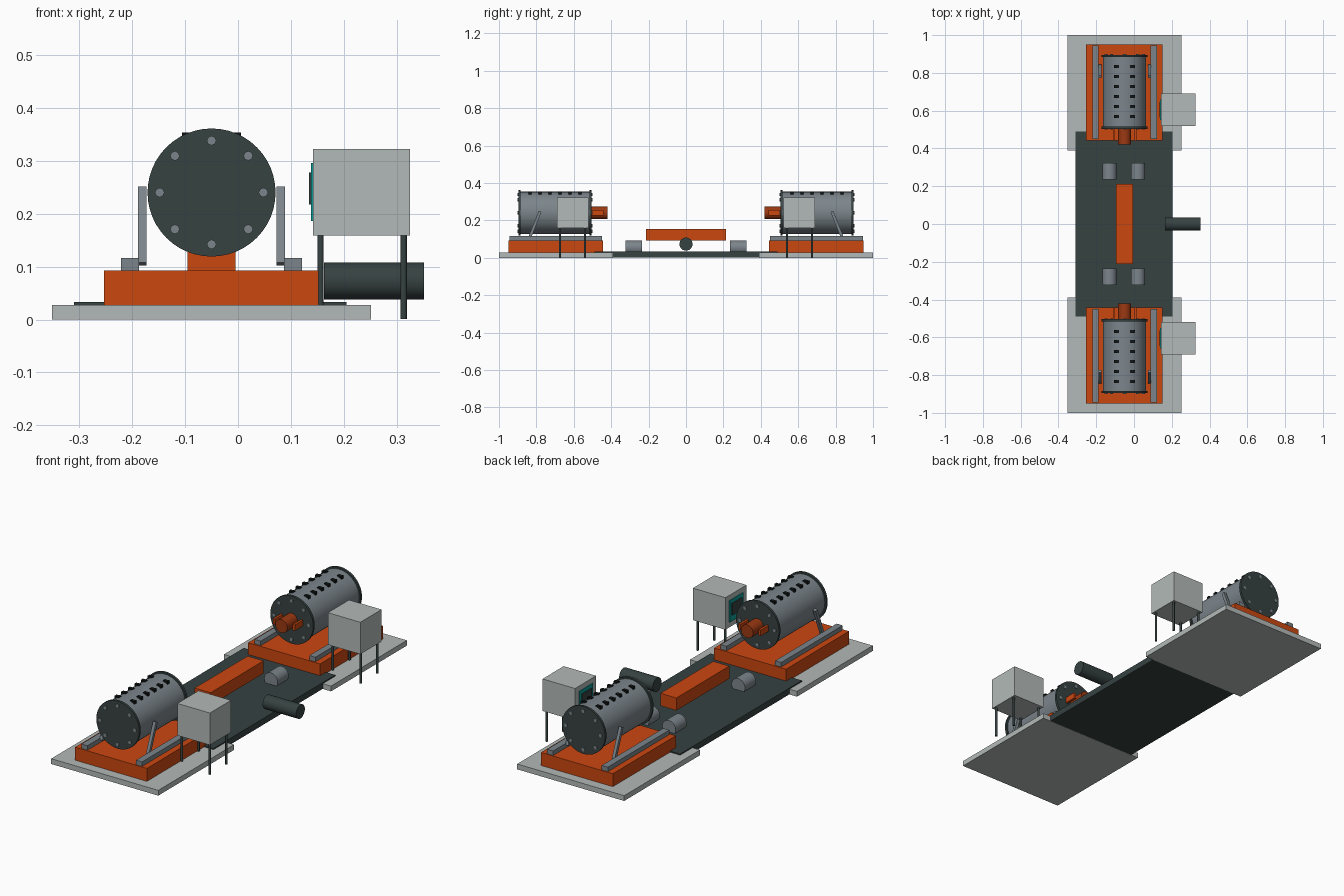
import bpy, bmesh, math
from mathutils import Matrix, Vector

cube = bpy.data.objects.get("Cube")
if cube:
    bpy.data.objects.remove(cube, do_unlink=True)


def material(name, rgb):
    m = bpy.data.materials.new(name)
    m.use_nodes = True
    m.diffuse_color = (*rgb, 1)
    m.node_tree.nodes["Principled BSDF"].inputs["Base Color"].default_value = (*rgb, 1)
    return m


GREY = material("light grey", (0.45, 0.49, 0.48))
DARK = material("dark slate", (0.037, 0.054, 0.053))
ORANGE = material("orange", (0.6, 0.063, 0.005))
RUST = material("dark orange", (0.33, 0.04, 0.006))
STEEL = material("steel", (0.2, 0.235, 0.26))
BLACK = material("black", (0.006, 0.008, 0.008))
TEAL = material("teal", (0.004, 0.33, 0.31))


def finish(name, bm, mat, smooth=False):
    mesh = bpy.data.meshes.new(name)
    bm.to_mesh(mesh)
    bm.free()
    mesh.materials.append(mat)
    ob = bpy.data.objects.new(name, mesh)
    bpy.context.collection.objects.link(ob)
    if smooth:
        bpy.ops.object.select_all(action='DESELECT')
        ob.select_set(True)
        bpy.context.view_layer.objects.active = ob
        bpy.ops.object.shade_smooth_by_angle(angle=math.radians(35))
    return ob


def box(name, mat, x, y, z):
    """Box from (low, high) ranges on each axis."""
    bm = bmesh.new()
    ranges = (x, y, z)
    centre = Vector([(r[0] + r[1]) / 2 for r in ranges])
    size = [abs(r[1] - r[0]) for r in ranges]
    bmesh.ops.create_cube(bm, size=1, matrix=Matrix.Translation(centre) @ Matrix.Diagonal((*size, 1)))
    return finish(name, bm, mat)


def cylinder(name, mat, start, end, radius, sides=32):
    """Cylinder between two points."""
    a, b = Vector(start), Vector(end)
    turn = (b - a).to_track_quat('Z', 'Y').to_matrix().to_4x4()
    bm = bmesh.new()
    bmesh.ops.create_cone(bm, cap_ends=True, segments=sides, radius1=radius, radius2=radius,
                          depth=(b - a).length, matrix=Matrix.Translation((a + b) / 2) @ turn)
    return finish(name, bm, mat, True)


def strut(name, mat, start, end, width):
    """Square bar between two points."""
    a, b = Vector(start), Vector(end)
    turn = (b - a).to_track_quat('Z', 'Y').to_matrix().to_4x4()
    bm = bmesh.new()
    scale = Matrix.Diagonal((width, width, (b - a).length, 1))
    bmesh.ops.create_cube(bm, size=1, matrix=Matrix.Translation((a + b) / 2) @ turn @ scale)
    return finish(name, bm, mat)


CX, CZ = -0.05, 0.24  # drum axis

# Central deck with spine beam and side motor
box("central_deck", DARK, (-0.31, 0.205), (-0.49, 0.49), (0.001, 0.033))
box("spine_beam", ORANGE, (-0.095, -0.005), (-0.213, 0.213), (0.091, 0.155))
cylinder("side_motor", DARK, (0.163, 0, 0.073), (0.352, 0, 0.073), 0.035)

for s, end in ((-1, "front"), (1, "back")):
    def span(a, b):
        return (s * a, s * b)

    # Foundation slab and plinth
    box(end + "_slab", GREY, (-0.352, 0.251), span(0.39, 1.0), (0, 0.027))
    box(end + "_plinth", ORANGE, (-0.253, 0.152), span(0.443, 0.95), (0.027, 0.093))

    # Drum with end plates and bolts
    cylinder(end + "_drum", STEEL, (CX, s * 0.51, CZ), (CX, s * 0.89, CZ), 0.113, 48)
    for y, out, side in ((0.51, -1, "inner"), (0.89, 1, "outer")):
        cylinder(f"{end}_{side}_end_plate", DARK,
                 (CX, s * (y - 0.006), CZ), (CX, s * (y + 0.006), CZ), 0.121, 48)
        for i in range(8):
            t = i * math.pi / 4
            bx, bz = CX + 0.098 * math.cos(t), CZ + 0.098 * math.sin(t)
            cylinder(f"{end}_{side}_bolt", STEEL, (bx, s * y, bz),
                     (bx, s * (y + out * 0.01), bz), 0.009, 8)

    # Vent slots on top of the drum
    for dx in (-0.043, 0.043):
        for i in range(6):
            y = 0.568 + i * 0.053
            box(end + "_vent", BLACK, (CX + dx - 0.013, CX + dx + 0.013),
                span(y - 0.008, y + 0.008), (0.325, 0.353))

    # Drive shaft with side keys
    cylinder(end + "_shaft", RUST, (CX, s * 0.42, CZ), (CX, s * 0.51, CZ), 0.034, 16)
    for dx in (-0.056, 0.056):
        box(end + "_shaft_key", ORANGE, (CX + dx - 0.006, CX + dx + 0.006),
            span(0.44, 0.51), (CZ - 0.015, CZ + 0.015))

    # Rails and leaning struts either side of the drum
    for d in (-1, 1):
        box(end + "_rail", STEEL, (CX + d * 0.137, CX + d * 0.171), span(0.45, 0.945), (0.09, 0.116))
        x = CX + d * 0.131
        strut(end + "_strut", STEEL, (x, s * 0.837, 0.105), (x, s * 0.78, 0.248), 0.016)

    # Rounded bearing blocks on the deck
    for x in (-0.13, 0.021):
        cylinder(end + "_bearing", STEEL, (x, s * 0.235, 0.054), (x, s * 0.323, 0.054), 0.038)

    # Control cabinet with screen on four legs
    box(end + "_cabinet", GREY, (0.142, 0.325), span(0.52, 0.69), (0.159, 0.322))
    box(end + "_screen_frame", TEAL, (0.138, 0.145), span(0.55, 0.66), (0.186, 0.296))
    box(end + "_screen", DARK, (0.134, 0.14), span(0.565, 0.645), (0.217, 0.278))
    for x in (0.156, 0.313):
        for y in (0.54, 0.674):
            cylinder(end + "_cabinet_leg", DARK, (x, s * y, 0.001), (x, s * y, 0.162), 0.006, 12)
